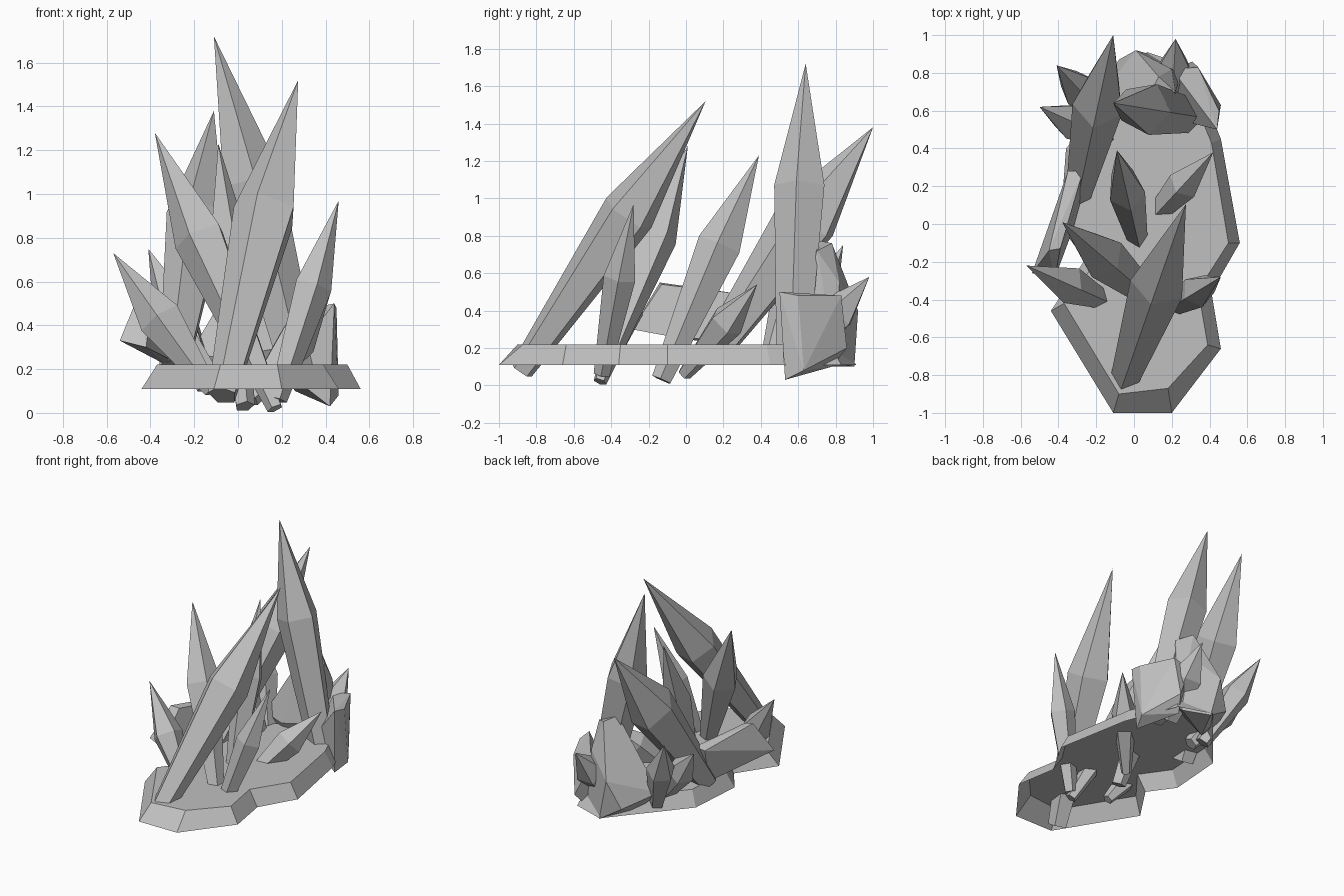
import bpy, bmesh, math
from mathutils import Vector

if "Cube" in bpy.data.objects:
    bpy.data.objects.remove(bpy.data.objects["Cube"])

stone = bpy.data.materials.new("grey_stone")
stone.use_nodes = True
GREY = (0.53, 0.53, 0.53, 1)
stone.diffuse_color = GREY
stone.node_tree.nodes["Principled BSDF"].inputs["Base Color"].default_value = GREY


def finish(name, bm):
    mesh = bpy.data.meshes.new(name)
    bm.to_mesh(mesh)
    bm.free()
    mesh.materials.append(stone)
    obj = bpy.data.objects.new(name, mesh)
    bpy.context.collection.objects.link(obj)


def crystal(name, foot, tip, width, shoulder=0.62, foot_width=0.45, flat=1, sides=5):
    """Shard widening from a narrow foot to a shoulder, then closing to a point."""
    foot, tip = Vector(foot), Vector(tip)
    axis = tip - foot
    side = axis.cross(Vector((0, 0, 1))).normalized()
    up = side.cross(axis).normalized()
    bm = bmesh.new()
    rings = []
    for t, r in ((0, width * foot_width), (shoulder, width)):
        ring = []
        for i in range(sides):
            a = 2 * math.pi * i / sides + math.pi / 2
            offset = side * math.cos(a) * flat + up * math.sin(a)
            ring.append(bm.verts.new(foot + axis * t + offset * r))
        rings.append(ring)
    point = bm.verts.new(tip)
    low, high = rings
    bm.faces.new(low)
    for i in range(sides):
        j = (i + 1) % sides
        bm.faces.new((low[i], low[j], high[j], high[i]))
        bm.faces.new((high[i], high[j], point))
    bmesh.ops.recalc_face_normals(bm, faces=bm.faces)
    finish(name, bm)


def rock(name, points):
    """Chunky faceted rock wrapped around a few corners."""
    bm = bmesh.new()
    for p in points:
        bm.verts.new(p)
    hull = bmesh.ops.convex_hull(bm, input=bm.verts)
    bmesh.ops.delete(bm, geom=list(set(hull["geom_interior"])), context="VERTS")
    bmesh.ops.dissolve_limit(bm, angle_limit=0.08, verts=bm.verts, edges=bm.edges)
    finish(name, bm)


# Ground slab: sloping rim and top, open underneath
outer = [(-.11, -1), (.2, -1), (.46, -.66), (.41, -.36), (.56, -.1), (.46, .45), (.31, .83),
         (.07, .91), (-.36, .4), (-.39, -.01), (-.26, -.19), (-.44, -.46)]
inner = [(-.08, -.9), (.18, -.87), (.39, -.64), (.34, -.35), (.5, -.1), (.41, .43), (.27, .77),
         (.07, .83), (-.31, .37), (-.33, .01), (-.19, -.19), (-.37, -.42)]
bm = bmesh.new()
rim = [bm.verts.new((x, y, .11)) for x, y in outer]
top = [bm.verts.new((x, y, .22)) for x, y in inner]
bm.faces.new(top)
for i in range(len(rim)):
    j = (i + 1) % len(rim)
    bm.faces.new((rim[i], rim[j], top[j], top[i]))
finish("ground_slab", bm)

# Tall shards
crystal("front_shard", (-.07, -.88, .08), (.275, .105, 1.52), .152, .58, .45)
crystal("tallest_shard", (.29, .575, .15), (-.11, .64, 1.72), .143, .58, .65)
crystal("back_shard", (-.29, .17, .2), (-.11, 1, 1.38), .18, .58, .5, .78)
crystal("right_shard", (.17, -.46, .02), (-.38, .01, 1.28), .125, .62, .3)
crystal("middle_shard", (.03, -.13, .03), (-.09, .39, 1.23), .125, .6, .45, .8)

# Small shards
crystal("left_front_shard", (.18, -.45, .06), (.46, -.28, .97), .09, .57, .5)
crystal("left_low_shard", (.06, -.01, .06), (.42, .38, .54), .1, .58, .4, .9)
crystal("right_front_shard", (-.12, -.42, .1), (-.57, -.22, .73), .105, .52, .35)
crystal("back_left_shard", (.2, .6, .15), (.22, .98, .58), .11, .55, .6)
crystal("back_right_shard", (-.14, .55, .12), (-.41, .84, .75), .1, .58, .5)
crystal("side_shard", (-.12, .45, .15), (-.5, .62, .63), .1, .58, .5)

# Fallen slab and chunky rocks
rock("fallen_slab", [(-.35, .28, .48), (-.27, .28, .49), (-.26, .2, .25), (-.33, .2, .22),
                     (-.45, -.14, .55), (-.39, -.13, .54), (-.54, -.26, .33),
                     (-.42, -.29, .3), (-.32, -.02, .25)])
rock("side_rock", [(.44, .5, .5), (.45, .6, .48), (.34, .83, .48), (.42, .53, .03),
                   (.46, .63, .08), (.31, .86, .2), (.2, .56, .2), (.2, .82, .45),
                   (.26, .78, .1)])
rock("back_rock", [(.08, .68, .78), (.13, .78, .76), (.22, .7, .72), (.01, .92, .4),
                   (.2, .82, .55), (-.22, .63, .27), (-.08, .87, .2), (.08, .9, .1),
                   (-.05, .58, .25), (.2, .6, .3), (.25, .8, .12), (-.05, .65, .1)])
